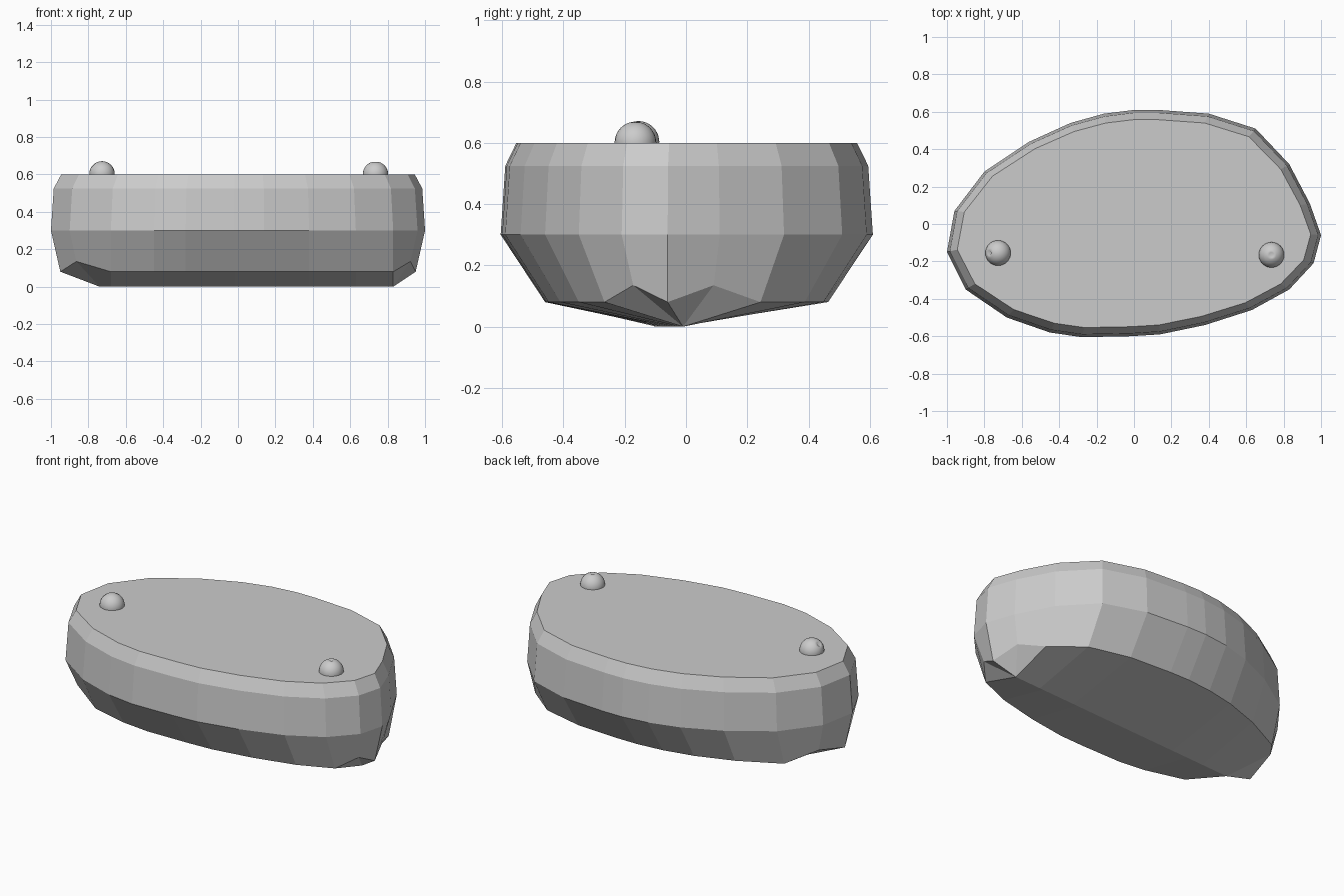
import bpy, bmesh, math

cube = bpy.data.objects.get("Cube")
if cube:
    bpy.data.objects.remove(cube, do_unlink=True)


def add_mesh(name, bm):
    mesh = bpy.data.meshes.new(name)
    bm.to_mesh(mesh)
    bm.free()
    obj = bpy.data.objects.new(name, mesh)
    bpy.context.collection.objects.link(obj)
    return obj


# Irregular oval plan of the body at its widest level
PLAN = [(0, .61), (.13, .61), (.4, .59), (.65, .51), (.83, .32), (.94, .11),
        (1, -.06), (.96, -.21), (.83, -.35), (.63, -.46), (.38, -.54),
        (.14, -.59), (-.02, -.6), (-.28, -.605), (-.45, -.58), (-.68, -.5),
        (-.9, -.35), (-1, -.15), (-.96, .07), (-.8, .28), (-.56, .44),
        (-.34, .54), (-.16, .59)]
RAISED = {5, 7, 16, 18}      # corners lifted beside the two tips
TIPS = {6, 17}
KEEL_LEFT, KEEL_RIGHT = (-.74, -.1), (.83, -.01)


def scaled_ring(sx, sy, z):
    return [(x * sx, y * sy, z) for x, y in PLAN]


def lower_ring():
    ring = []
    for i, (x, y) in enumerate(PLAN):
        if i in TIPS:
            ring.append((x * .95, y, .08))
        elif i in RAISED:
            ring.append((x * .96, y * .82, .135))
        else:
            ring.append((x, y * .76, .08))
    return ring


def keel_ring():
    (x0, y0), (x1, y1) = KEEL_LEFT, KEEL_RIGHT
    ring = []
    for x, _ in PLAN:
        x = min(max(x, x0), x1)
        ring.append((x, y0 + (y1 - y0) * (x - x0) / (x1 - x0), 0))
    return ring


# Faceted body: bevelled flat top, tapering sides and a shallow keel
bm = bmesh.new()
levels = [scaled_ring(.945, .915, .6), scaled_ring(.985, .975, .525),
          scaled_ring(1, 1, .3), lower_ring(), keel_ring()]
rings = [[bm.verts.new(p) for p in level] for level in levels]
bm.faces.new(rings[0])
count = len(PLAN)
for upper, lower in zip(rings, rings[1:]):
    for i in range(count):
        j = (i + 1) % count
        bm.faces.new((upper[i], upper[j], lower[j], lower[i]))
bmesh.ops.remove_doubles(bm, verts=bm.verts, dist=.0001)
bmesh.ops.recalc_face_normals(bm, faces=bm.faces)
add_mesh("body", bm)


# Round studs on the top, each with a small dimple at its pole
def add_stud(name, location, tilt):
    bm = bmesh.new()
    bmesh.ops.create_uvsphere(bm, u_segments=24, v_segments=16, radius=.068)
    pole = max(bm.verts, key=lambda v: v.co.z)
    pole.co.z -= .014
    for face in bm.faces:
        face.smooth = True
    obj = add_mesh(name, bm)
    obj.location = location
    obj.rotation_euler.y = tilt


add_stud("right_stud", (-.727, -.155, .603), math.radians(-45))
add_stud("left_stud", (.735, -.165, .601), 0)
